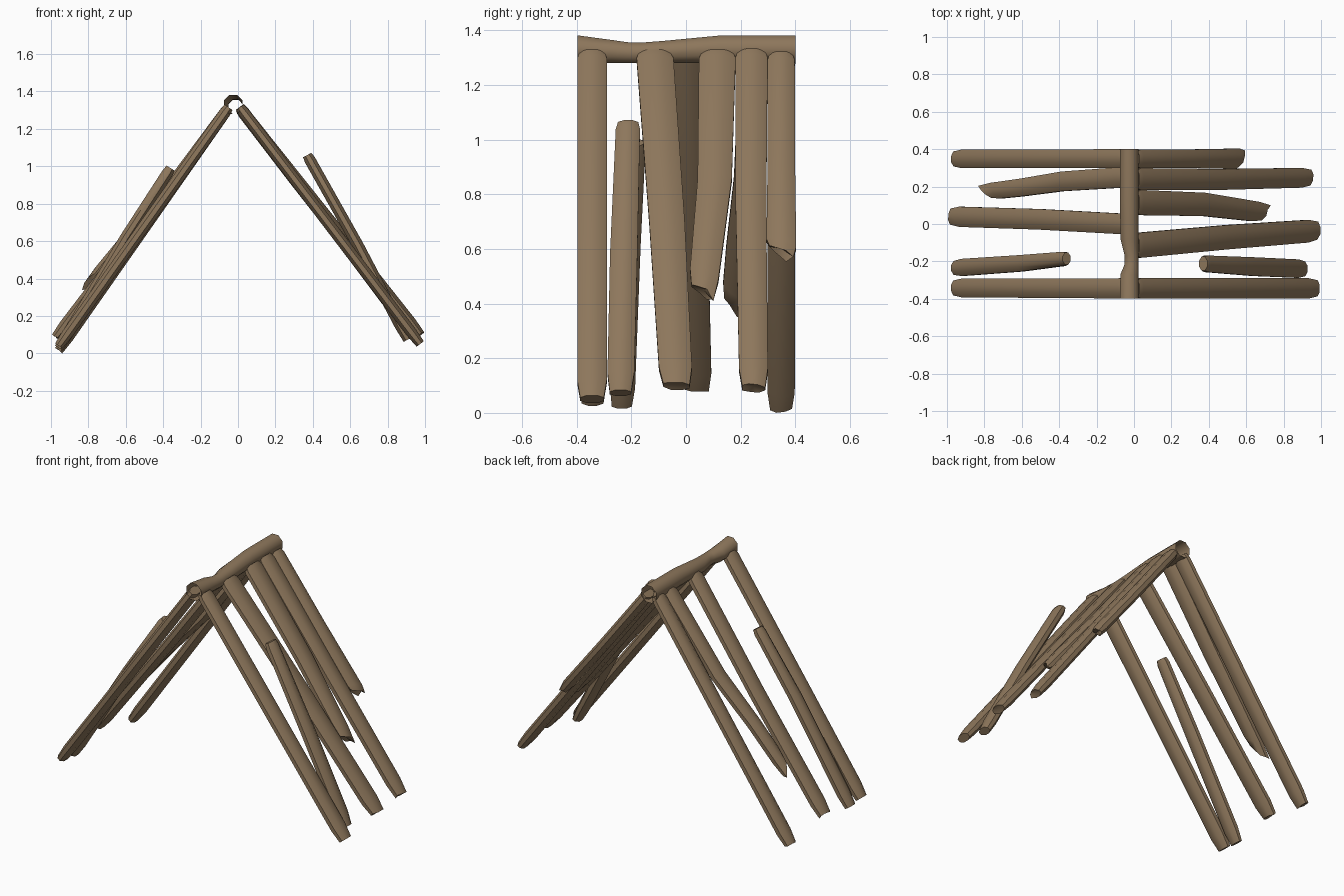
import bpy, bmesh, math, random
from mathutils import Vector

if "Cube" in bpy.data.objects:
    bpy.data.objects.remove(bpy.data.objects["Cube"])

random.seed(4)
wood = bpy.data.materials.new("weathered_wood")
wood.diffuse_color = (0.27, 0.185, 0.107, 1)
wood.use_nodes = True
wood.node_tree.nodes["Principled BSDF"].inputs["Base Color"].default_value = wood.diffuse_color
SIDES = 8
K = 1 / math.cos(math.pi / SIDES)
ANGLES = [math.pi / SIDES + i * 2 * math.pi / SIDES for i in range(SIDES)]


def finish(bm, name):
    bmesh.ops.recalc_face_normals(bm, faces=bm.faces)
    mesh = bpy.data.meshes.new(name)
    bm.to_mesh(mesh)
    bm.free()
    mesh.materials.append(wood)
    ob = bpy.data.objects.new(name, mesh)
    bpy.context.collection.objects.link(ob)
    bpy.ops.object.select_all(action='DESELECT')
    ob.select_set(True)
    bpy.context.view_layer.objects.active = ob
    bpy.ops.object.shade_smooth_by_angle(angle=math.radians(50))


def bridge(bm, rings):
    for a, b in zip(rings, rings[1:]):
        for i in range(SIDES):
            j = (i + 1) % SIDES
            bm.faces.new((a[i], a[j], b[j], b[i]))


def log(name, path, thick=0.06, skew=0.0, jag=0.0, top_in=0.03, end_in=0.08):
    """Flattened log; path rows run top to bottom as (x, y, z, width).
    skew slants the lower end across its width, jag roughens it."""
    pts = [Vector(p) for p in path]
    length = lambda a, b: (b.xyz - a.xyz).length
    first = pts[0].lerp(pts[1], top_in / length(pts[0], pts[1]))
    last = pts[-1].lerp(pts[-2], end_in / length(pts[-1], pts[-2]))
    rows = [(pts[0], .84)] + [(p, 1) for p in [first] + pts[1:-1] + [last]] + [(pts[-1], .8)]
    run = pts[-1].xyz - pts[0].xyz
    run.y = 0
    run.normalize()
    out = Vector((-run.z, 0, run.x))
    bm = bmesh.new()
    rings = []
    for n, (p, s) in enumerate(rows):
        ring = []
        for a in ANGLES:
            c, d = math.cos(a) * K, math.sin(a) * K
            v = p.xyz + Vector((0, c * p.w / 2 * s, 0)) + out * (d * thick / 2 * s)
            if n == len(rows) - 1:
                v += run * (skew * c + random.uniform(-jag, jag))
            elif n == len(rows) - 2:
                v += run * (skew * c * .7)
            ring.append(bm.verts.new(v))
        rings.append(ring)
    bridge(bm, rings)
    # fan caps
    for ring, shift in ((rings[0], 0), (rings[-1], -jag)):
        mid = sum((v.co for v in ring), Vector()) / SIDES + run * shift
        cv = bm.verts.new(mid)
        for i in range(SIDES):
            bm.faces.new((ring[i], ring[(i + 1) % SIDES], cv))
    finish(bm, name)


# ridge pole: open tube with a worn notch, rows are y, left x, top z
bm = bmesh.new()
rings = []
for y, x0, z1 in ((-.397, -.075, 1.382), (-.27, -.073, 1.365), (-.215, -.05, 1.357),
                  (-.17, -.05, 1.355), (-.08, -.072, 1.362), (.13, -.075, 1.382), (.4, -.075, 1.382)):
    x1, z0 = .024, 1.28
    rings.append([bm.verts.new(((x0 + x1) / 2 + math.cos(a) * K * (x1 - x0) / 2, y,
                                (z0 + z1) / 2 + math.sin(a) * K * (z1 - z0) / 2)) for a in ANGLES])
bridge(bm, rings)
finish(bm, "ridge_pole")

# right slope logs
log("right_log_front", [(.01, -.344, 1.315, .108), (.974, -.344, .05, .108)])
log("right_log_loose", [(.37, -.212, 1.06, .088), (.64, -.228, .58, .1), (.907, -.24, .073, .098)])
log("right_log_middle", [(.01, -.115, 1.315, .135), (.5, -.07, .7, .13), (.975, -.035, .10, .12)], jag=.006)
log("right_log_broken", [(.01, .115, 1.315, .135), (.37, .105, .85, .125), (.695, .06, .44, .1)],
    skew=.035, jag=.015)
log("right_log_long", [(.01, .24, 1.318, .118), (.45, .238, .74, .112), (.937, .248, .093, .105)], jag=.008)
log("right_log_short", [(.01, .348, 1.308, .1), (.3, .349, .93, .1), (.57, .349, .585, .11)],
    skew=.025, jag=.018, end_in=.04)

# left slope logs
log("left_log_front", [(-.05, -.344, 1.315, .108), (-.958, -.342, .04, .1)])
log("left_log_loose", [(-.36, -.185, .99, .075), (-.6, -.21, .62, .088), (-.957, -.235, .028, .092)])
log("left_log_middle", [(-.05, .0, 1.315, .11), (-.5, .025, .71, .11), (-.974, .04, .088, .108)], jag=.006)
log("left_log_broken", [(-.05, .25, 1.315, .11), (-.38, .228, .86, .105), (-.6, .195, .61, .095),
                        (-.785, .172, .385, .08)], skew=.055, jag=.012)
log("left_log_back", [(-.05, .35, 1.315, .1), (-.957, .348, .017, .1)], jag=.004)
